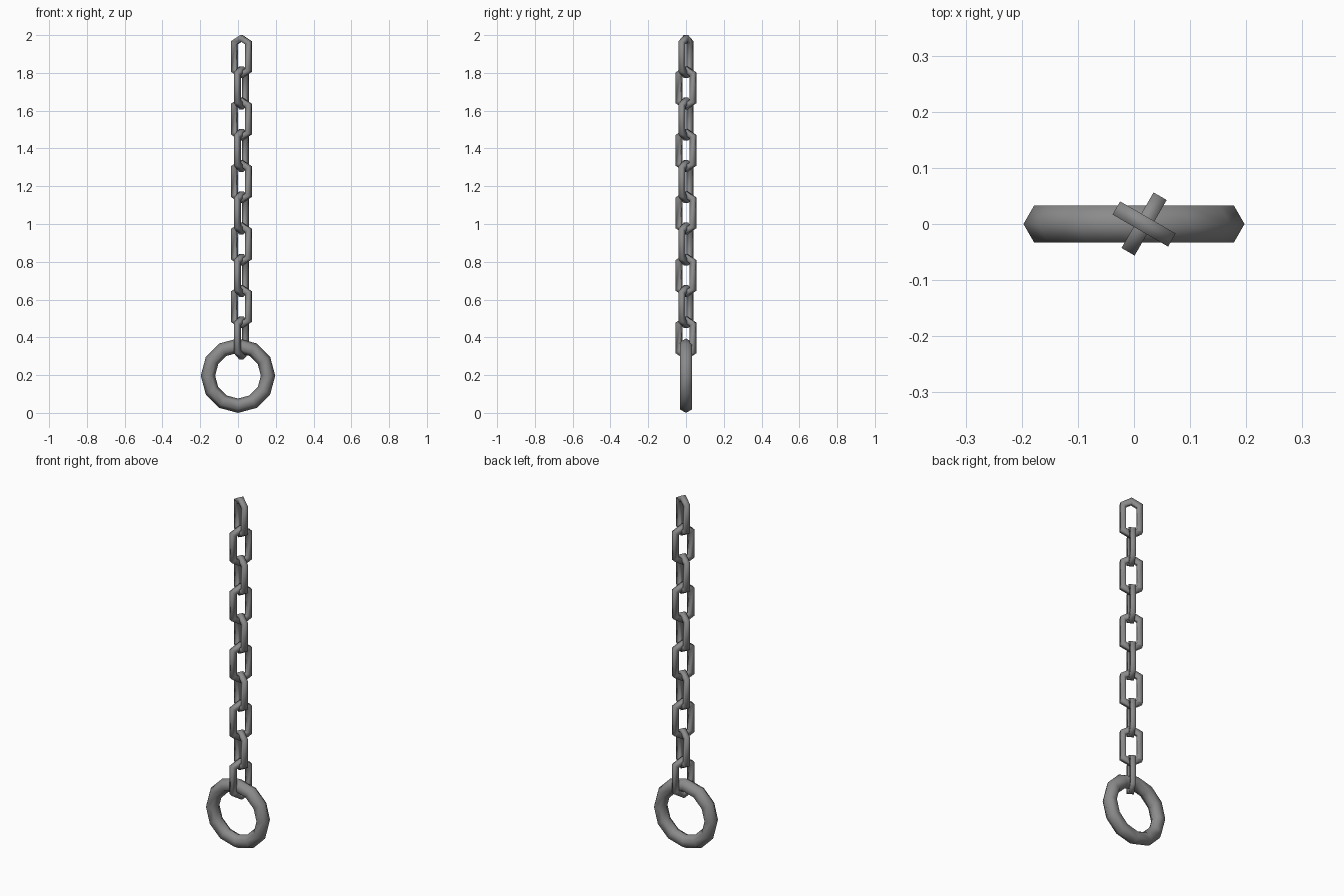
import bpy, bmesh
from math import sin, cos, pi, radians

if "Cube" in bpy.data.objects:
    bpy.data.objects.remove(bpy.data.objects["Cube"])

# Dark iron
iron = bpy.data.materials.new("dark_iron")
iron.diffuse_color = (0.26, 0.26, 0.26, 1)
iron.use_nodes = True
iron.node_tree.nodes["Principled BSDF"].inputs["Base Color"].default_value = iron.diffuse_color


def loop_tube(name, sides, radius, section, stretch, loc, turn):
    """Closed tube in the XZ plane; upper and lower halves pushed apart by stretch."""
    bm = bmesh.new()
    rings = []
    for i in range(sides):
        a = pi / 2 + 2 * pi * i / sides
        shift = stretch if sin(a) > 0.01 else -stretch if sin(a) < -0.01 else 0
        rings.append([bm.verts.new(((radius + r) * cos(a), t,
                                    (radius + r) * sin(a) + shift))
                      for r, t in section])
    n = len(section)
    for i in range(sides):
        p, q = rings[i], rings[(i + 1) % sides]
        for j in range(n):
            k = (j + 1) % n
            bm.faces.new((p[j], p[k], q[k], q[j]))
    bmesh.ops.recalc_face_normals(bm, faces=bm.faces)
    for f in bm.faces:
        f.smooth = True
    mesh = bpy.data.meshes.new(name)
    bm.to_mesh(mesh)
    bm.free()
    mesh.materials.append(iron)
    obj = bpy.data.objects.new(name, mesh)
    obj.location = loc
    obj.rotation_euler.z = turn
    bpy.context.collection.objects.link(obj)
    return obj


# Large pull ring: 12 segments, six-sided section
R = 0.038
ring_section = [(R * cos(i * pi / 3), R * sin(i * pi / 3)) for i in range(6)]
loop_tube("pull_ring", 12, 0.159, ring_section, 0, (0, 0, 0.197), 0)

# Chain: ten stretched six-sided links with a squarish section,
# alternately turned by 90 degrees
link_section = [(0.016, -0.0135), (0.016, 0.0135),
                (-0.016, 0.0135), (-0.016, -0.0135)]
for i in range(10):
    turn = radians(-30 if i % 2 == 0 else 60)
    loop_tube(f"chain_link_{i + 1}", 6, 0.050, link_section, 0.0475,
              (0.018, 0, 2 - 0.1135 - 0.1655 * i), turn)
